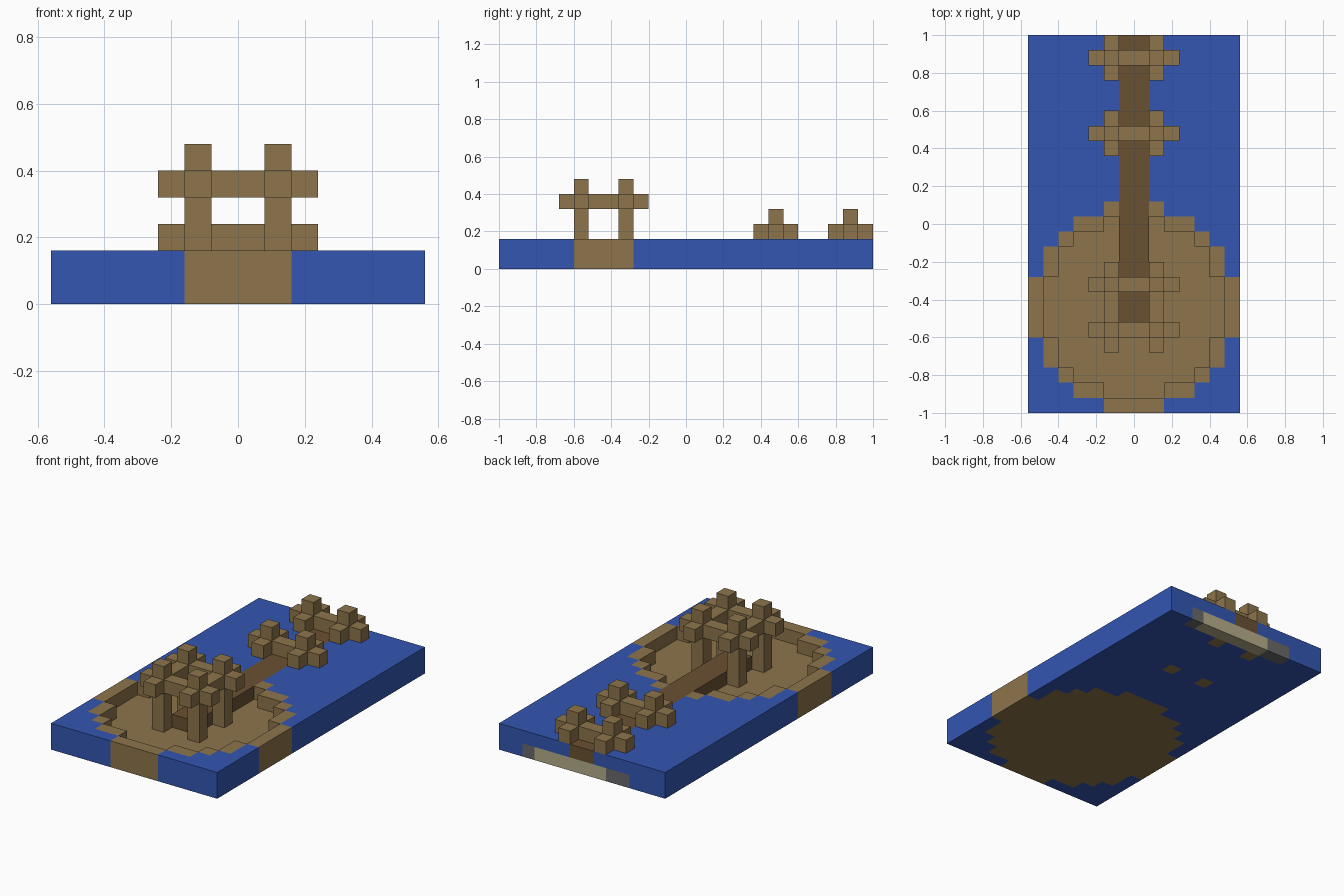
import bpy
import bmesh
from mathutils import Vector

if "Cube" in bpy.data.objects:
    bpy.data.objects.remove(bpy.data.objects["Cube"], do_unlink=True)

UNIT = 0.08                      # edge of one block
ORIGIN = Vector((0, -1, 0))
cells = {}                       # block position -> part name


def to_linear(c):
    c /= 255
    return c / 12.92 if c < 0.04 else ((c + 0.055) / 1.055) ** 2.4


def make_material(name, *rgb):
    color = [to_linear(c) for c in rgb] + [1]
    mat = bpy.data.materials.new(name)
    mat.use_nodes = True
    mat.diffuse_color = color
    bsdf = mat.node_tree.nodes["Principled BSDF"]
    bsdf.inputs["Base Color"].default_value = color
    bsdf.inputs["Roughness"].default_value = 0.9
    return mat


def fill(part, xs, ys, zs):
    """Assign a box of blocks to a part; later parts replace earlier ones."""
    for x in range(*xs):
        for y in range(*ys):
            for z in range(*zs):
                cells[x, y, z] = part


def mirrored(part, ys, zs):
    """A pair of one-block-wide members either side of the walkway."""
    for x in (-2, 1):
        fill(part, (x, x + 1), ys, zs)


def build(part, mat):
    """Join a part's blocks into one shell, keeping only exposed faces."""
    bm = bmesh.new()
    axes = [Vector(a) for a in ((1, 0, 0), (0, 1, 0), (0, 0, 1))]
    for cell, owner in cells.items():
        if owner != part:
            continue
        center = Vector(cell) + Vector((0.5, 0.5, 0.5))
        for n in axes + [-a for a in axes]:
            neighbour = tuple(int(c) for c in Vector(cell) + n)
            if neighbour in cells:
                continue
            t = Vector((n.y, n.z, n.x))
            b = n.cross(t)
            corners = [center + (n + d) / 2 for d in (-t - b, t - b, t + b, b - t)]
            bm.faces.new([bm.verts.new(c * UNIT + ORIGIN) for c in corners])
    bmesh.ops.remove_doubles(bm, verts=bm.verts, dist=0.001)
    mesh = bpy.data.meshes.new(part)
    bm.to_mesh(mesh)
    bm.free()
    mesh.materials.append(mat)
    obj = bpy.data.objects.new(part, mesh)
    bpy.context.collection.objects.link(obj)


# Water slab
fill("water", (-7, 7), (0, 25), (0, 2))

# Round island with a sunken floor inside a raised rim
outer = [2, 4, 5, 6, 6, 7, 7]
inner = [0, 2, 4, 5, 5, 6, 6]
for row, (rim, pit) in enumerate(zip(outer, inner)):
    for y in (row, 13 - row):
        fill("island", (-rim, rim), (y, y + 1), (0, 2))
        for x in range(-pit, pit):
            del cells[x, y, 1]

# Walkway from the tower to the back edge
fill("walkway", (-1, 1), (6, 25), (1, 2))

# Stone sill low in the back edge
fill("sill_ends", (-4, 5), (24, 25), (0, 1))
fill("sill", (-2, 4), (24, 25), (0, 1))

# Two low gates, their posts sunk through the slab
for name, y in (("middle_gate", 18), ("back_gate", 23)):
    fill(name, (-3, 3), (y, y + 1), (2, 3))
    mirrored(name, (y - 1, y + 2), (2, 3))
    mirrored(name, (y, y + 1), (0, 4))

# Tower of four posts with crossing beams
for y in (5, 8):
    mirrored("tower", (y, y + 1), (1, 6))
    fill("tower", (-3, 3), (y, y + 1), (4, 5))
mirrored("tower", (4, 10), (4, 5))

wood = make_material("tan wood", 141, 117, 76)
build("water", make_material("water blue", 51, 86, 178))
build("island", wood)
build("walkway", make_material("dark brown", 106, 81, 50))
build("sill", make_material("pale stone", 182, 174, 138))
build("sill_ends", make_material("grey stone", 106, 106, 108))
for part in ("middle_gate", "back_gate", "tower"):
    build(part, wood)
